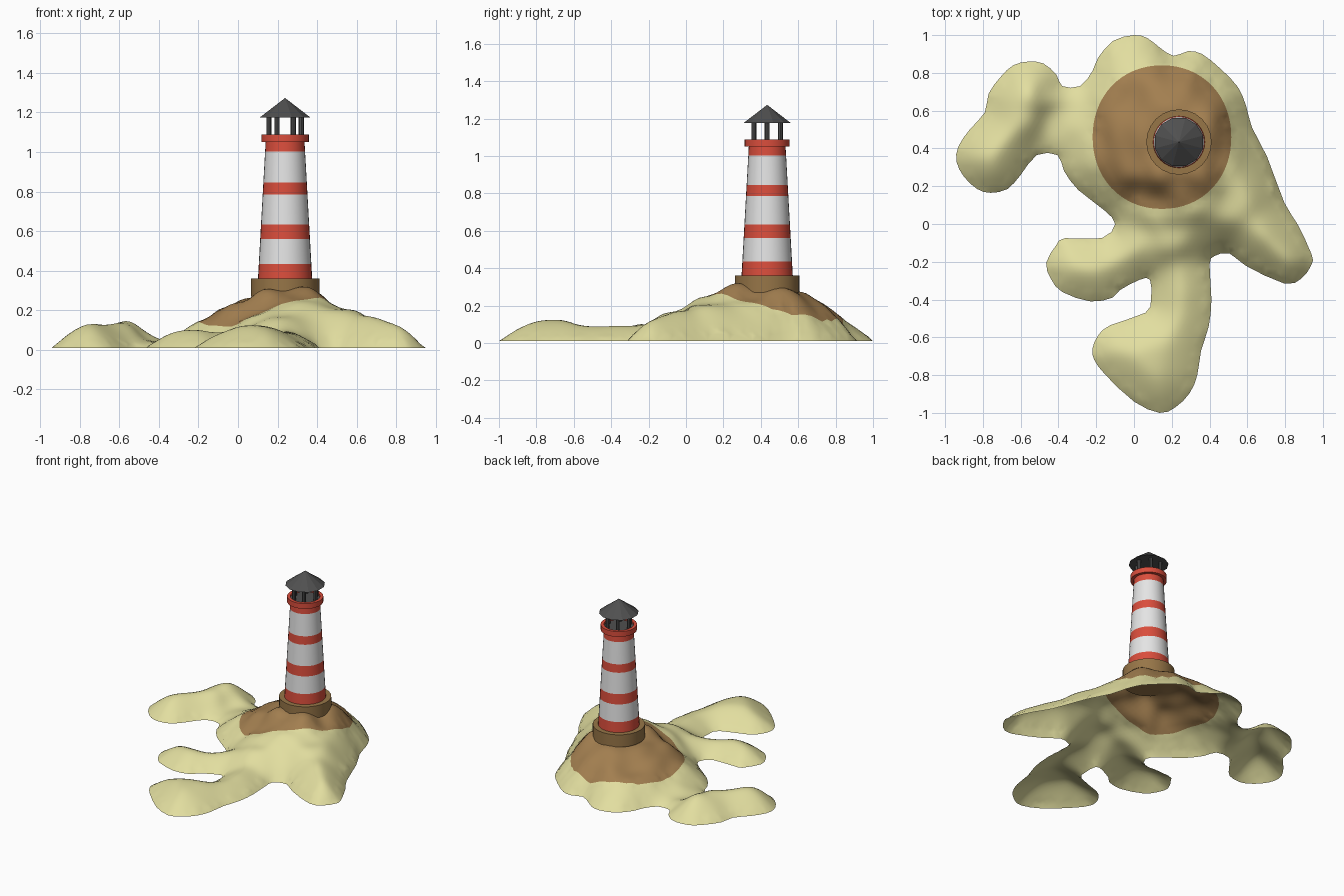
import bpy, bmesh, math
from mathutils import Vector
from mathutils.geometry import delaunay_2d_cdt

if "Cube" in bpy.data.objects:
    bpy.data.objects.remove(bpy.data.objects["Cube"])


def material(name, r, g, b):
    m = bpy.data.materials.new(name)
    m.diffuse_color = (r, g, b, 1)
    m.use_nodes = True
    m.node_tree.nodes["Principled BSDF"].inputs["Base Color"].default_value = m.diffuse_color
    return m


SAND = material("sand", 0.76, 0.73, 0.35)
ROCK = material("brown_rock", 0.365, 0.212, 0.08)
STONE = material("base_brown", 0.31, 0.18, 0.064)
RED = material("red", 0.70, 0.075, 0.045)
WHITE = material("white", 0.78, 0.78, 0.78)
DARK = material("dark_grey", 0.08, 0.08, 0.08)

CX, CY = 0.238, 0.434  # lighthouse axis


def add_object(name, bm, mats, angle=40):
    me = bpy.data.meshes.new(name)
    bm.to_mesh(me)
    bm.free()
    ob = bpy.data.objects.new(name, me)
    bpy.context.collection.objects.link(ob)
    for m in mats:
        me.materials.append(m)
    if angle:
        bpy.ops.object.select_all(action='DESELECT')
        ob.select_set(True)
        bpy.context.view_layer.objects.active = ob
        bpy.ops.object.shade_smooth_by_angle(angle=math.radians(angle))
    return ob


def lathe(name, profile, sides, mats, rule=None, angle=40, at=(CX, CY), turn=0):
    """Spin a (radius, z) profile; rule(i) gives the material of band i."""
    bm = bmesh.new()
    rings = []
    for r, z in profile:
        if r == 0:
            rings.append([bm.verts.new((at[0], at[1], z))] * sides)
        else:
            rings.append([bm.verts.new((at[0] + r * math.cos(2 * math.pi * (k + turn) / sides),
                                        at[1] + r * math.sin(2 * math.pi * (k + turn) / sides), z))
                          for k in range(sides)])
    for i in range(len(rings) - 1):
        a, b = rings[i], rings[i + 1]
        for k in range(sides):
            n = (k + 1) % sides
            vs = list(dict.fromkeys([a[k], a[n], b[n], b[k]]))
            f = bm.faces.new(vs)
            f.material_index = rule(i) if rule else 0
    return add_object(name, bm, mats, angle)


# --- island shoreline (clockwise from the back), rounded with a spline
SHORE = [(0, 1), (-.11, .97), (-.19, .88), (-.22, .81), (-.285, .73), (-.38, .73), (-.41, .79),
         (-.48, .85), (-.56, .86), (-.64, .84), (-.705, .78), (-.77, .69), (-.79, .59),
         (-.87, .5), (-.93, .41), (-.94, .33), (-.9, .25), (-.83, .185), (-.76, .165),
         (-.67, .185), (-.6, .26), (-.515, .365), (-.405, .365), (-.37, .28), (-.295, .18),
         (-.16, .075), (-.1, 0), (-.17, -.075), (-.365, -.075), (-.41, -.11), (-.465, -.205),
         (-.44, -.29), (-.38, -.36), (-.23, -.41), (-.115, -.39), (-.075, -.35), (.03, -.295),
         (.085, -.295), (.09, -.4), (.06, -.47), (-.125, -.535), (-.19, -.59), (-.22, -.66),
         (-.21, -.72), (-.15, -.8), (0, -.94), (.135, -1), (.22, -.97), (.295, -.895),
         (.335, -.8), (.355, -.67), (.395, -.545), (.41, -.4), (.4, -.215), (.425, -.17),
         (.505, -.155), (.59, -.22), (.795, -.315), (.885, -.29), (.94, -.215), (.94, -.16),
         (.865, 0), (.795, .115), (.705, .355), (.625, .51), (.595, .62), (.55, .725),
         (.46, .82), (.36, .9), (.285, .915), (.21, .89), (.135, .935), (.07, .985)]

# --- ground heights: x, y, z of crests and hollows
HILLS = [(-.55, .7, .16), (-.6, .55, .14), (-.76, .35, .14), (-.46, .7, .13), (-.42, .55, .04),
         (-.36, .55, .05), (-.29, .5, .09), (-.19, .45, .135), (-.08, .45, .215), (.05, .45, .265),
         (.24, .435, .285), (.14, .26, .318), (.33, .27, .327), (.4, .5, .31), (.2, .62, .28),
         (.2, .72, .22), (.15, .84, .2), (0, .9, .13), (-.08, .7, .16), (.4, .75, .18),
         (.47, .5, .24), (.53, .57, .21), (.5, .35, .22), (.55, .1, .205), (.65, 0, .175),
         (.78, -.13, .165), (.6, .3, .19), (0, .14, .145), (-.17, .25, .15), (.3, .1, .25),
         (.2, .08, .22), (.2, -.05, .165), (.35, -.06, .17), (.25, -.25, .105), (.04, -.07, .12),
         (-.1, -.2, .11), (-.28, -.23, .115), (.25, -.5, .1), (.25, -.75, .11), (.05, -.7, .125),
         (-.1, -.68, .11), (.1, .1, .175), (.25, .17, .275), (0, .28, .24)]

shore = []
for i in range(len(SHORE)):
    p0, p1, p2, p3 = (Vector(SHORE[(i + k) % len(SHORE)]) for k in (-1, 0, 1, 2))
    shore.append(p1)
    shore.append((p1 + p2) * 0.5625 - (p0 + p3) * 0.0625)
NS = len(shore)


def shore_distance(x, y):
    """Signed distance to the shoreline, positive on land."""
    best, inside = 9.0, False
    for i in range(NS):
        ax, ay = shore[i - 1]
        bx, by = shore[i]
        if (ay > y) != (by > y) and x < (bx - ax) * (y - ay) / (by - ay) + ax:
            inside = not inside
        dx, dy = bx - ax, by - ay
        t = max(0, min(1, ((x - ax) * dx + (y - ay) * dy) / (dx * dx + dy * dy)))
        best = min(best, (x - ax - t * dx) ** 2 + (y - ay - t * dy) ** 2)
    return math.sqrt(best) * (1 if inside else -1)


def height(x, y, d):
    total = weight = 0
    for hx, hy, hz in HILLS:
        w = 1 / ((x - hx) ** 2 + (y - hy) ** 2 + 0.002) ** 2
        total += w * hz
        weight += w
    t = min(1, d / 0.175)
    return 0.01 + (total / weight - 0.01) * t * (1.4 - 0.4 * t)


def rock_radius(x, y):
    """Below 1 within the brown summit."""
    return ((abs(x - 0.148) / 0.367) ** 2.1 + (abs(y - 0.46) / 0.38) ** 2.1) ** (1 / 2.1)


# --- island: triangulated sheet with the rock edge cut in, open below
points = list(shore)
edges = [(i, (i + 1) % NS) for i in range(NS)]
NR = 64
for k in range(NR):
    c, s = math.cos(2 * math.pi * k / NR), math.sin(2 * math.pi * k / NR)
    q = 1 / rock_radius(0.148 + c, 0.46 + s)
    points.append(Vector((0.148 + c * q, 0.46 + s * q)))
    edges.append((NS + k, NS + (k + 1) % NR))
STEP = 0.027
for j in range(-42, 43):
    for i in range(-42, 43):
        x, y = (i + 0.5 * (j % 2)) * STEP, j * STEP * 0.88
        if shore_distance(x, y) > 0.014 and abs(rock_radius(x, y) - 1) > 0.035:
            points.append(Vector((x, y)))
verts, _, faces, *_ = delaunay_2d_cdt(points, edges, [], 1, 1e-5)

bm = bmesh.new()
bv = []
for v in verts:
    d = max(0, shore_distance(v.x, v.y))
    bv.append(bm.verts.new((v.x, v.y, height(v.x, v.y, d))))
for f in faces:
    face = bm.faces.new([bv[i] for i in f])
    c = face.calc_center_median()
    face.material_index = 1 if rock_radius(c.x, c.y) < 1 else 0
    face.normal_update()
    if face.normal.z < 0:
        face.normal_flip()
for _ in range(4):  # soften the creases
    new = {v: sum(e.other_vert(v).co.z for e in v.link_edges) / len(v.link_edges)
           for v in bm.verts if v.link_edges and not v.is_boundary}
    for v, z in new.items():
        v.co.z = (v.co.z + z) / 2
add_object("island", bm, [SAND, ROCK], 80)

# --- stone base
lathe("stone_base", [(0, .27), (.173, .27), (.173, .36), (0, .36)], 24, [STONE])

# --- striped tower
levels = [.35, .435, .56, .633, .785, .845, 1.003, 1.055]
tower = [(.137 - (z - .36) * .056, z) for z in levels]
lathe("tower", tower, 32, [RED, WHITE], lambda i: i % 2)

# --- gallery ring and its floor
lathe("gallery", [(.09, 1.05), (.12, 1.05), (.12, 1.088), (.098, 1.088), (.098, 1.072)], 32, [RED])
lathe("gallery_floor", [(0, 1.05), (.099, 1.05), (.099, 1.073), (0, 1.073)], 32, [DARK])

# --- lantern posts
for k in range(6):
    a = k * math.pi / 3
    at = (CX + .082 * math.cos(a), CY + .082 * math.sin(a))
    lathe(f"lantern_post_{k + 1}", [(0, 1.065), (.013, 1.065), (.013, 1.182), (0, 1.182)],
          8, [DARK], at=at)

# --- roof
lathe("roof", [(0, 1.175), (.132, 1.175), (0, 1.273)], 12, [DARK], angle=0, turn=.5)
